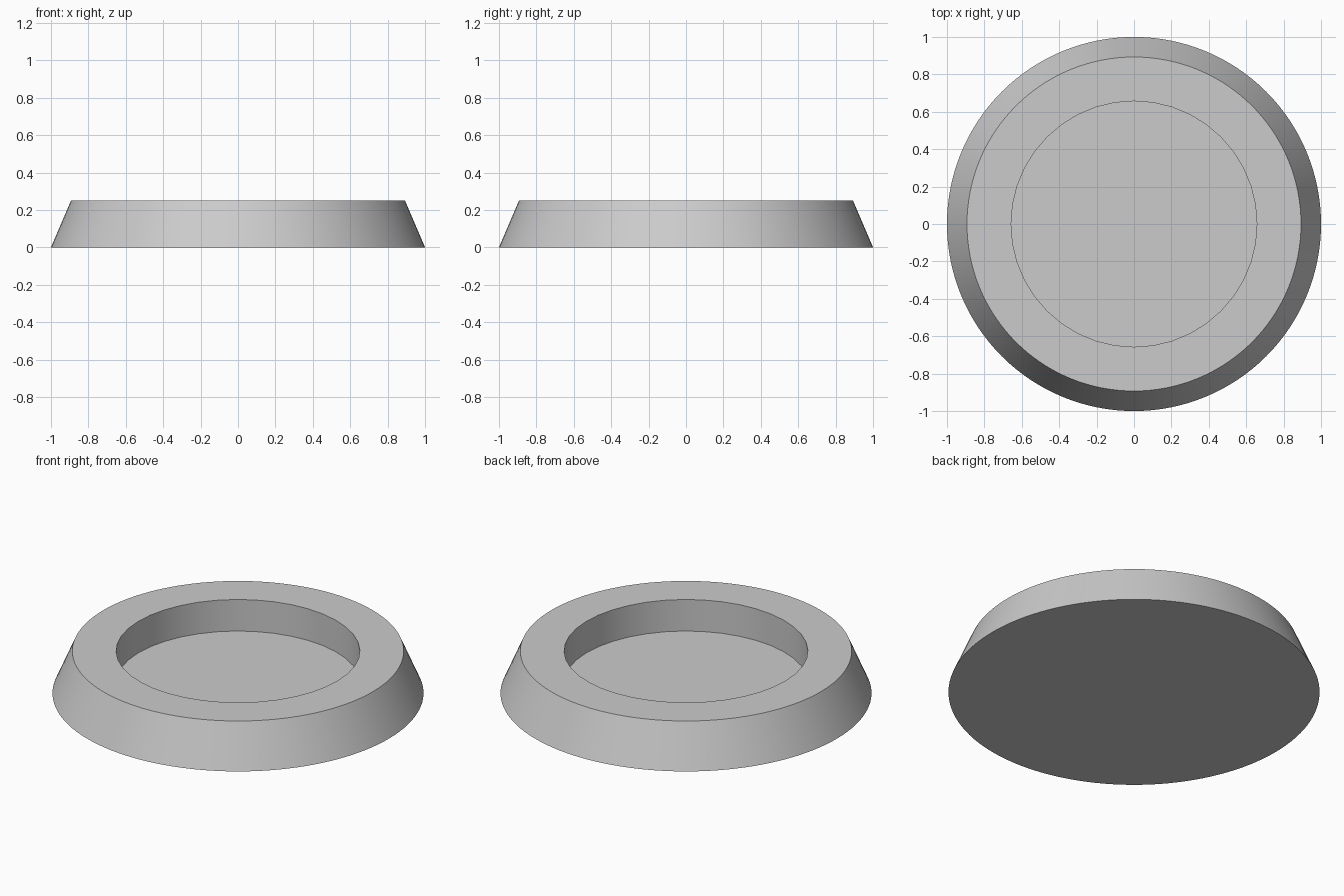
import bpy
import bmesh
from math import cos, sin, tau, radians

cube = bpy.data.objects.get("Cube")
if cube:
    bpy.data.objects.remove(cube, do_unlink=True)

OUTER_SIDES, RECESS_SIDES = 128, 40
HEIGHT, FLOOR = 0.25, 0.0625

# Single plain grey
grey = bpy.data.materials.new("light_grey")
grey.use_nodes = True
colour = (0.6, 0.6, 0.6, 1)
grey.diffuse_color = colour
grey.node_tree.nodes["Principled BSDF"].inputs["Base Color"].default_value = colour

bm = bmesh.new()


def ring(radius, z, sides):
    verts = [bm.verts.new((radius * cos(tau * i / sides), radius * sin(tau * i / sides), z))
             for i in range(sides)]
    edges = [bm.edges.new((verts[i - 1], verts[i])) for i in range(sides)]
    return verts, edges


def wall(lower, upper):
    for i in range(len(lower)):
        bm.faces.new((lower[i - 1], lower[i], upper[i], upper[i - 1]))


# Sloping outer wall and underside
base, _ = ring(1.0, 0, OUTER_SIDES)
rim, rim_edges = ring(0.893, HEIGHT, OUTER_SIDES)
wall(base, rim)
bm.faces.new(base[::-1])

# Upright recess wall and floor
floor, _ = ring(0.657, FLOOR, RECESS_SIDES)
lip, lip_edges = ring(0.657, HEIGHT, RECESS_SIDES)
wall(lip, floor)
bm.faces.new(floor)

# Flat top between the rim and the recess
bmesh.ops.triangle_fill(bm, edges=rim_edges + lip_edges, use_beauty=True, normal=(0, 0, 1))
bmesh.ops.recalc_face_normals(bm, faces=bm.faces)

mesh = bpy.data.meshes.new("round_dish")
bm.to_mesh(mesh)
bm.free()
mesh.materials.append(grey)
dish = bpy.data.objects.new("round_dish", mesh)
bpy.context.collection.objects.link(dish)

# Smooth walls with crisp rims
bpy.context.view_layer.objects.active = dish
dish.select_set(True)
bpy.ops.object.shade_smooth_by_angle(angle=radians(30))
